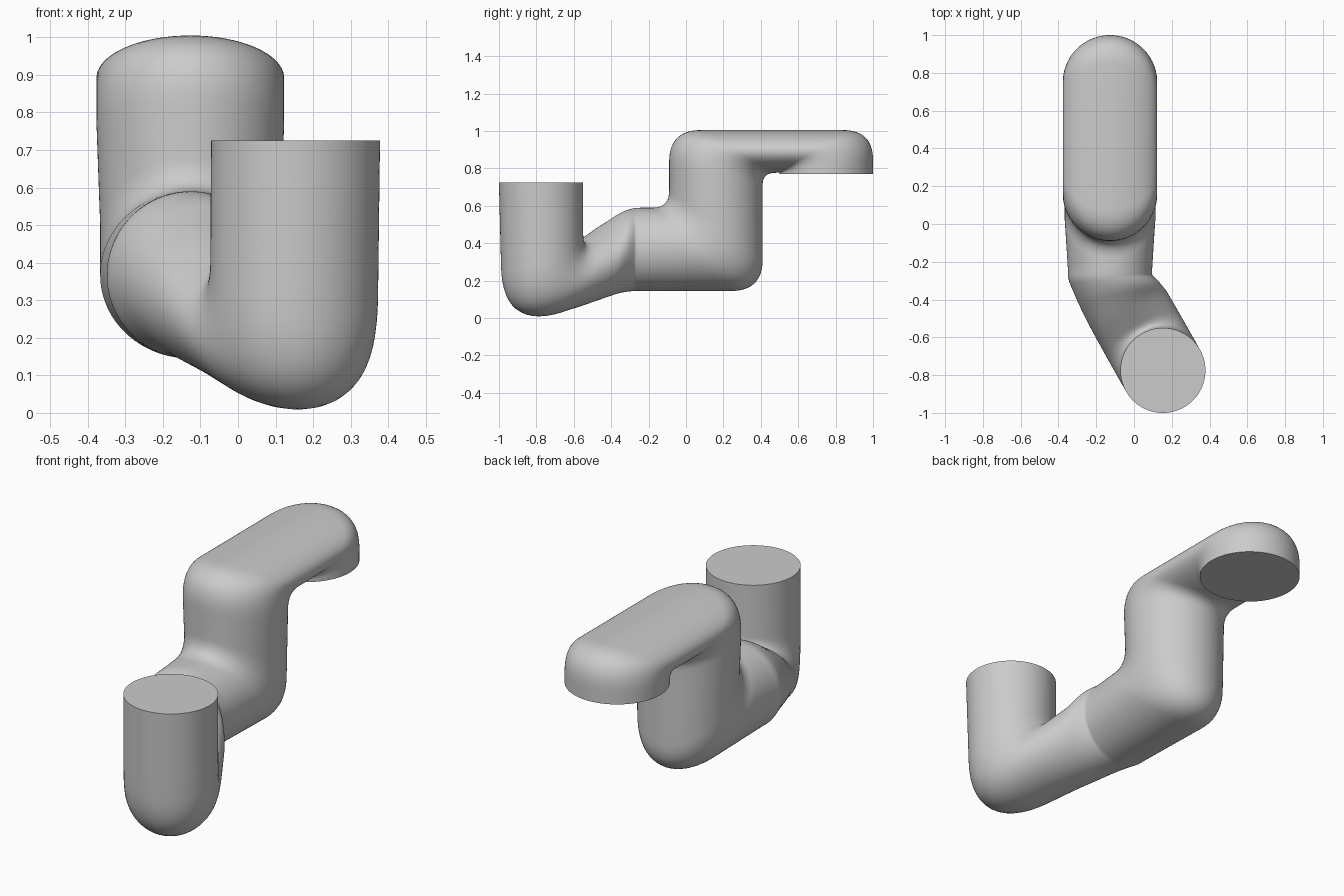
import bpy, bmesh, math
from mathutils import Vector

cube = bpy.data.objects.get("Cube")
if cube:
    bpy.data.objects.remove(cube, do_unlink=True)

SIDES, ARC, SPAN = 96, 14, 5
BEND_AT, YAW = 0.28, math.radians(29.5)

# Two guide lines along the pipe: (distance from back to front, height, rounding)
upper_line = [(-1, 0.77, 0), (-1, 1.005, 0.16), (0.09, 1.005, 0.17),
              (0.09, 0.59, 0.09), (0.32, 0.59, 0.08),
              (0.624, 0.385, 0.07), (0.624, 0.725, 0)]
lower_line = [(-0.5, 0.77, 0), (-0.5, 0.778, 0.006), (-0.41, 0.773, 0.06),
              (-0.41, 0.145, 0.17), (0.335, 0.145, 0.08),
              (1.05, -0.06, 0.32), (1.074, 0.725, 0)]
half_widths = [0.25, 0.25, 0.25, 0.24, 0.2225, 0.225, 0.225]


def rounded(line):
    """Round every inner corner and subdivide the straight runs."""
    pts = [Vector(p[:2]) for p in line]
    groups = [[pts[0]]]
    for i in range(1, len(pts) - 1):
        c, r = pts[i], line[i][2]
        a = c + (pts[i - 1] - c).normalized() * r
        b = c + (pts[i + 1] - c).normalized() * r
        groups.append([a * (1 - s) ** 2 + c * 2 * s * (1 - s) + b * s * s
                       for s in (k / ARC for k in range(ARC + 1))])
    groups.append([pts[-1]])
    return join(groups)


def join(groups):
    out = list(groups[0])
    for g in groups[1:]:
        start = out[-1]
        out += [start + (g[0] - start) * (k / SPAN) for k in range(1, SPAN)]
        out += g
    return out


def place(u, z):
    """Map a guide point into space, following the sideways bend."""
    t = max(0, u - BEND_AT)
    return Vector((-0.127 + math.sin(YAW) * t,
                   -min(u, BEND_AT) - math.cos(YAW) * t, z))


# Pipe skin: elliptical rings spanning the two guide lines
widths = join([[w] * (ARC + 1 if 0 < i < len(half_widths) - 1 else 1)
               for i, w in enumerate(half_widths)])
bm = bmesh.new()
rings = []
for a, b, w in zip(rounded(upper_line), rounded(lower_line), widths):
    top, bottom = place(*a), place(*b)
    turn = YAW * min(1, max(0, ((a.x + b.x) / 2 - 0.26) / 0.25))
    side = Vector((math.cos(turn), math.sin(turn), 0)) * w
    mid, half = (top + bottom) / 2, (top - bottom) / 2
    angles = [math.tau * k / SIDES for k in range(SIDES)]
    rings.append([bm.verts.new(mid + half * math.sin(q) + side * math.cos(q))
                  for q in angles])
for r, s in zip(rings, rings[1:]):
    for k in range(SIDES):
        n = (k + 1) % SIDES
        bm.faces.new((r[k], r[n], s[n], s[k]))

# Flat end caps
bm.faces.new(rings[0])
bm.faces.new(rings[-1])
bmesh.ops.recalc_face_normals(bm, faces=bm.faces)
mesh = bpy.data.meshes.new("bent_pipe")
bm.to_mesh(mesh)
bm.free()
pipe = bpy.data.objects.new("bent_pipe", mesh)
bpy.context.collection.objects.link(pipe)

# Plain grey material
grey = bpy.data.materials.new("plain_grey")
grey.use_nodes = True
colour = (0.6, 0.6, 0.6, 1)
grey.diffuse_color = colour
grey.node_tree.nodes["Principled BSDF"].inputs["Base Color"].default_value = colour
mesh.materials.append(grey)

bpy.ops.object.select_all(action='DESELECT')
pipe.select_set(True)
bpy.context.view_layer.objects.active = pipe
bpy.ops.object.shade_smooth_by_angle(angle=math.radians(40))
